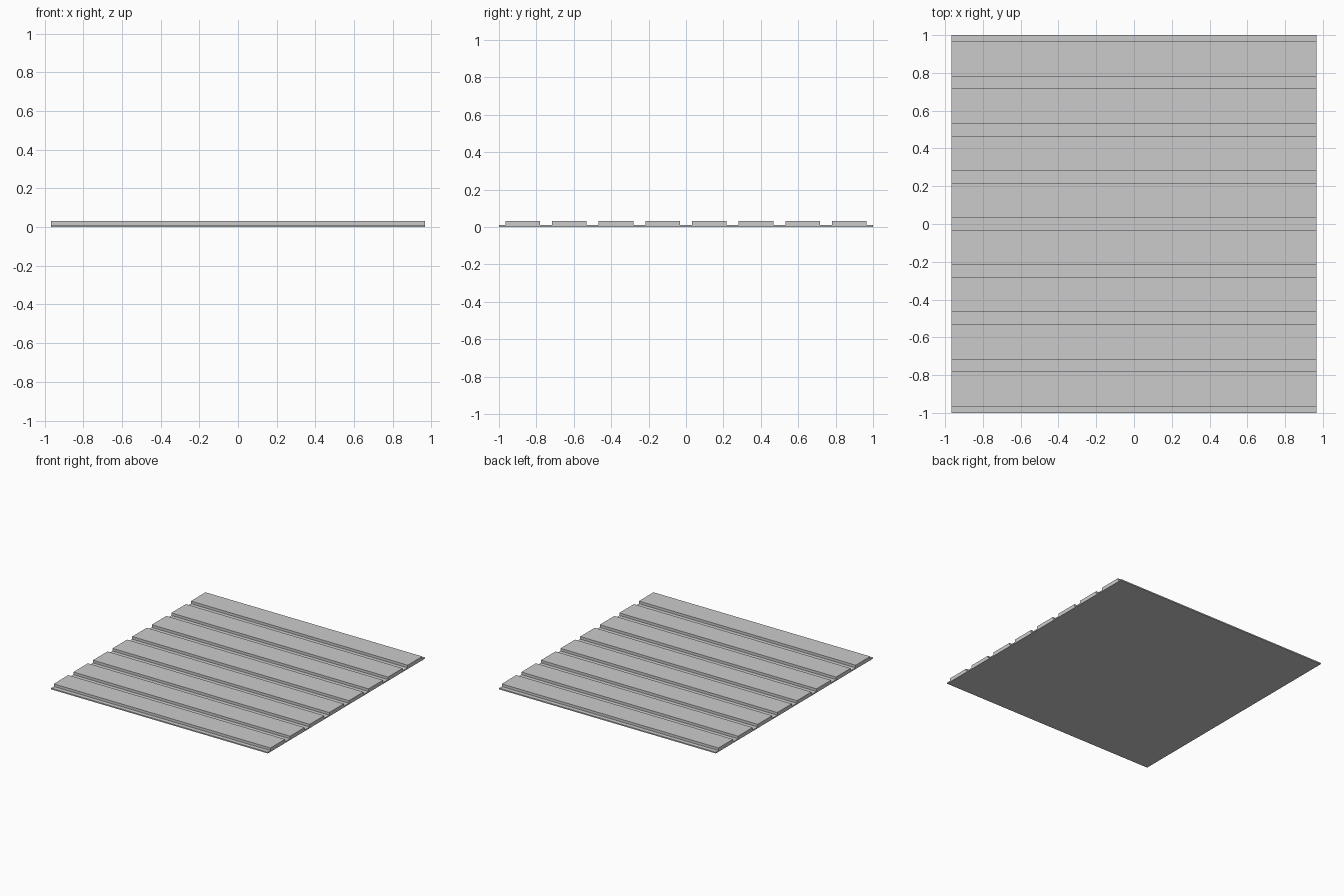
import bpy

if "Cube" in bpy.data.objects:
    bpy.data.objects.remove(bpy.data.objects["Cube"])

WIDTH = 1.932      # x size shared by base and slats
BASE_H = 0.01
TOP = 0.031
PITCH = 0.2495
SLAT_D = 0.185
COUNT = 8


def box(name, size, y, z0):
    bpy.ops.mesh.primitive_cube_add(size=1, location=(0, y, z0 + size[2] / 2))
    ob = bpy.context.object
    ob.name = name
    ob.scale = size
    bpy.ops.object.transform_apply(location=False, rotation=False, scale=True)
    return ob


# Thin backing sheet
box("base_sheet", (WIDTH, 2.0, BASE_H), 0, 0)

# Row of raised slats
for i in range(COUNT):
    y = (i - (COUNT - 1) / 2) * PITCH
    box(f"slat_{i + 1}", (WIDTH, SLAT_D, TOP - BASE_H), y, BASE_H)
